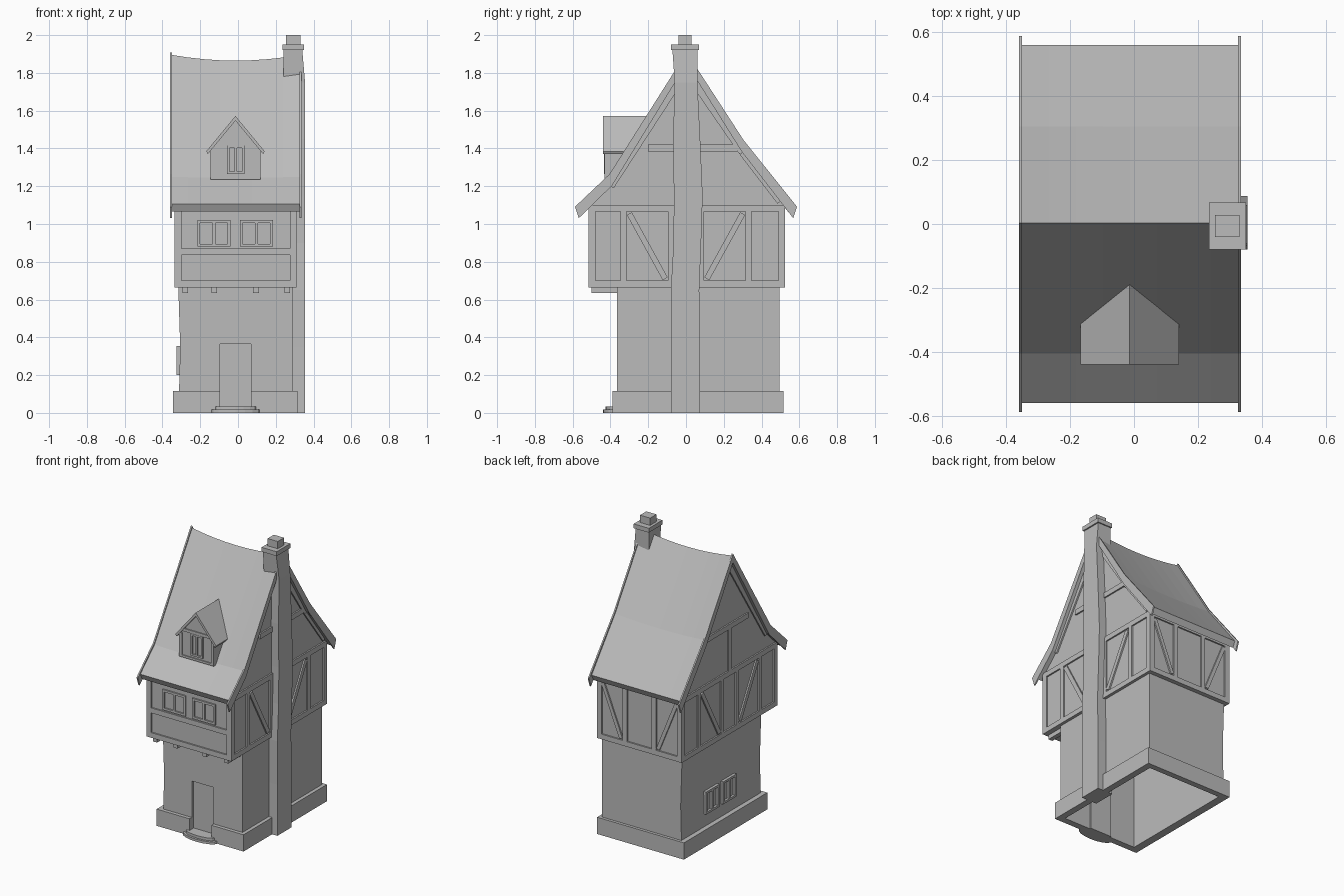
import bpy, bmesh, math
from mathutils import Vector

cube = bpy.data.objects.get("Cube")
if cube:
    bpy.data.objects.remove(cube, do_unlink=True)

grey = bpy.data.materials.new("plain_grey")
grey.use_nodes = True
GREY = (0.5, 0.5, 0.5, 1)
grey.diffuse_color = GREY
grey.node_tree.nodes["Principled BSDF"].inputs["Base Color"].default_value = GREY

AXES = {"x": lambda u, v, d: (d, u, v),
        "y": lambda u, v, d: (u, d, v),
        "z": lambda u, v, d: (u, v, d)}


def finish(name, bm):
    bmesh.ops.recalc_face_normals(bm, faces=bm.faces)
    mesh = bpy.data.meshes.new(name)
    bm.to_mesh(mesh)
    bm.free()
    mesh.materials.append(grey)
    obj = bpy.data.objects.new(name, mesh)
    bpy.context.collection.objects.link(obj)
    return obj


def loft(bm, rings):
    """Skin a stack of equal closed rings and cap both ends."""
    rings = [[bm.verts.new(p) for p in ring] for ring in rings]
    n = len(rings[0])
    for a, b in zip(rings, rings[1:]):
        for i in range(n):
            j = (i + 1) % n
            bm.faces.new((a[i], a[j], b[j], b[i]))
    bm.faces.new(rings[0])
    bm.faces.new(rings[-1])


def prism(name, polys, axis, lo, hi):
    """Extrude flat outlines along an axis, all in one object."""
    bm = bmesh.new()
    for pts in polys:
        loft(bm, [[AXES[axis](u, v, d) for u, v in pts] for d in (lo, hi)])
    return finish(name, bm)


def rect(u0, v0, u1, v1):
    return [(u0, v0), (u1, v0), (u1, v1), (u0, v1)]


def bar(a, b, w):
    a, b = Vector(a), Vector(b)
    side = (b - a).orthogonal().normalized() * w / 2
    return [tuple(p) for p in (a - side, b - side, b + side, a + side)]


def window(name, axis, u0, v0, u1, v1, lo, hi, w=0.015):
    """Frame with a central mullion."""
    mid = (u0 + u1) / 2
    prism(name, [rect(u0, v0, u0 + w, v1), rect(u1 - w, v0, u1, v1),
                 rect(u0 + w, v0, u1 - w, v0 + w), rect(u0 + w, v1 - w, u1 - w, v1),
                 rect(mid - w / 2, v0 + w, mid + w / 2, v1 - w)], axis, lo, hi)


# Plinth, open at the doorway and underneath
FRONT, BACK = -0.365, 0.495
D0, D1, DOOR_TOP = -0.095, 0.07, 0.365
PLINTH, FLOOR, EAVE = 0.115, 0.665, 1.1
prism("plinth", [[(D1, -0.39), (0.315, -0.39), (0.315, 0.515), (-0.345, 0.515),
                  (-0.345, -0.39), (D0, -0.39), (D0, -0.345), (-0.29, -0.345),
                  (-0.29, 0.475), (0.27, 0.475), (0.27, -0.345), (D1, -0.345)]],
      "z", 0, PLINTH)

# Ground floor walls, the left-hand one slightly bowed
prism("front_wall", [rect(-0.305, PLINTH, D0, FLOOR), rect(D1, PLINTH, 0.29, FLOOR),
                     rect(D0, DOOR_TOP, D1, FLOOR)], "y", FRONT, FRONT + 0.02)
prism("back_wall", [rect(-0.305, PLINTH, 0.29, FLOOR)], "y", BACK - 0.02, BACK)
prism("side_walls", [[(-0.312, PLINTH), (-0.306, 0.35), (-0.316, FLOOR),
                      (-0.29, FLOOR), (-0.29, PLINTH)],
                     rect(0.27, PLINTH, 0.29, FLOOR)], "y", FRONT, BACK)
prism("door", [rect(D0, 0, D1, DOOR_TOP)], "y", -0.345, -0.335)
for i, y in enumerate((-0.085, 0.1)):
    window(f"ground_window_{i}", "x", y, 0.2, y + 0.145, 0.355, -0.325, -0.295)

# Rounded door steps
for i, (half, depth, z0, z1) in enumerate(((0.127, 0.05, 0, 0.017), (0.107, 0.035, 0.017, 0.035))):
    arc = [(-0.0125 - half * math.cos(t), -0.39 - depth * math.sin(t))
           for t in (math.pi * k / 8 for k in range(9))]
    prism(f"door_step_{i}", [arc + [(D1, -0.345), (D0, -0.345)]], "z", z0, z1)

# Upper storey with gables
X0, X1, Y0, Y1 = -0.335, 0.31, -0.515, 0.525
T = 0.01
prism("upper_storey", [[(Y0 + T, FLOOR), (Y1 - T, FLOOR), (Y1 - T, 1.12), (0.3, 1.39),
                        (0, 1.83), (-0.41, 1.2), (Y0 + T, 1.1)]], "x", X0 + T, X1 - T)
prism("floor_joists", [rect(x, 0.635, x + 0.03, FLOOR) for x in (-0.295, -0.14, 0.08, 0.245)],
      "y", -0.5, FRONT)

# Timber frame on both gable sides
side = [rect(Y0, FLOOR, Y1, 0.7), rect(Y0, 1.065, Y1, EAVE),
        rect(Y0, FLOOR, Y0 + 0.035, EAVE), rect(Y1 - 0.035, FLOOR, Y1, EAVE),
        rect(-0.2, 1.385, 0.27, 1.42), rect(-0.02, EAVE, 0.015, 1.385),
        bar((-0.4, 1.2), (-0.01, 1.8), 0.04), bar((0.3, 1.38), (0.01, 1.8), 0.04),
        bar((0.5, 1.12), (0.3, 1.38), 0.04)]
for s in (-1, 1):
    side += [rect(s * y - 0.016, 0.7, s * y + 0.016, 1.065) for y in (0.08, 0.33)]
    side.append(bar((s * 0.11, 0.71), (s * 0.3, 1.055), 0.03))
prism("left_timbers", side, "x", X1 - T - 0.004, X1)
prism("right_timbers", side, "x", X0, X0 + T + 0.004)

# Timber frame on back and front
ends = [rect(X0, FLOOR, X1, 0.7), rect(X0, 1.065, X1, EAVE),
        rect(X0, FLOOR, X0 + 0.035, EAVE), rect(X1 - 0.035, FLOOR, X1, EAVE)]
back = list(ends)
for s in (-1, 1):
    c = -0.0125
    back.append(rect(c + s * 0.11 - 0.016, 0.7, c + s * 0.11 + 0.016, 1.065))
    back.append(bar((c + s * 0.14, 0.71), (c + s * 0.28, 1.055), 0.025))
prism("back_timbers", back, "y", Y1 - T - 0.004, Y1)
prism("front_timbers", ends + [rect(X0, 0.835, X1, 0.87)], "y", Y0, Y0 + T + 0.004)
for i, x in enumerate((-0.215, 0.01)):
    window(f"upper_window_{i}", "y", x, 0.88, x + 0.175, 1.02, Y0, Y0 + T + 0.004)

# Sagging swept roof
CREST = 1.895


def roof_outline(reach, lift, thick):
    top = [(-reach, 1.105 - lift), (-0.405, 1.25 + lift), (0.003, CREST + lift),
           (0.305, 1.43 + lift), (reach, 1.105 - lift)]
    under = [(y * 0.965, z - thick) for y, z in top]
    return top + under[::-1]


bm = bmesh.new()
rings = []
for k in range(9):
    t = k / 4 - 1
    sag = 0.03 * (1 - t * t)
    rings.append([(-0.0125 + 0.3375 * t, y, z - sag * max(0, (z - EAVE) / (CREST - EAVE)))
                  for y, z in roof_outline(0.56, 0, 0.04)])
loft(bm, rings)
finish("roof", bm)
for name, x in (("right_barge_board", -0.36), ("left_barge_board", 0.325)):
    prism(name, [roof_outline(0.588, 0.014, 0.06)], "x", x, x + 0.01)

# Dormer
prism("dormer_walls", [[(-0.145, 1.235), (0.118, 1.235), (0.118, 1.39), (-0.0135, 1.55),
                        (-0.145, 1.39)]], "y", -0.425, -0.2)
prism("dormer_roof", [[(-0.168, 1.385), (-0.0135, 1.572), (0.141, 1.385), (0.133, 1.37),
                       (-0.0135, 1.547), (-0.16, 1.37)]], "y", -0.44, -0.185)
prism("dormer_timbers", [rect(-0.145, 1.235, -0.125, 1.4), rect(0.098, 1.235, 0.118, 1.4),
                         rect(-0.125, 1.415, 0.098, 1.435), rect(-0.125, 1.235, 0.098, 1.25)],
      "y", -0.432, -0.424)
window("dormer_window", "y", -0.058, 1.265, 0.034, 1.415, -0.434, -0.424, 0.012)

# Crooked chimney
bm = bmesh.new()
levels = ((0, -0.08, 0.075), (0.35, -0.077, 0.075), (0.65, -0.08, 0.07), (0.9, -0.066, 0.08),
          (1.15, -0.064, 0.088), (1.45, -0.068, 0.075), (1.75, -0.06, 0.06), (1.925, -0.072, 0.06))
loft(bm, [[(x, y, z) for x, y in rect(0.24, a, 0.355 if z < 1.8 else 0.34, b)]
          for z, a, b in levels])
finish("chimney", bm)
prism("chimney_cap", [rect(0.235, -0.08, 0.35, 0.068)], "z", 1.92, 1.95)
prism("chimney_pot", [rect(0.253, -0.04, 0.33, 0.028)], "z", 1.95, 2.0)
